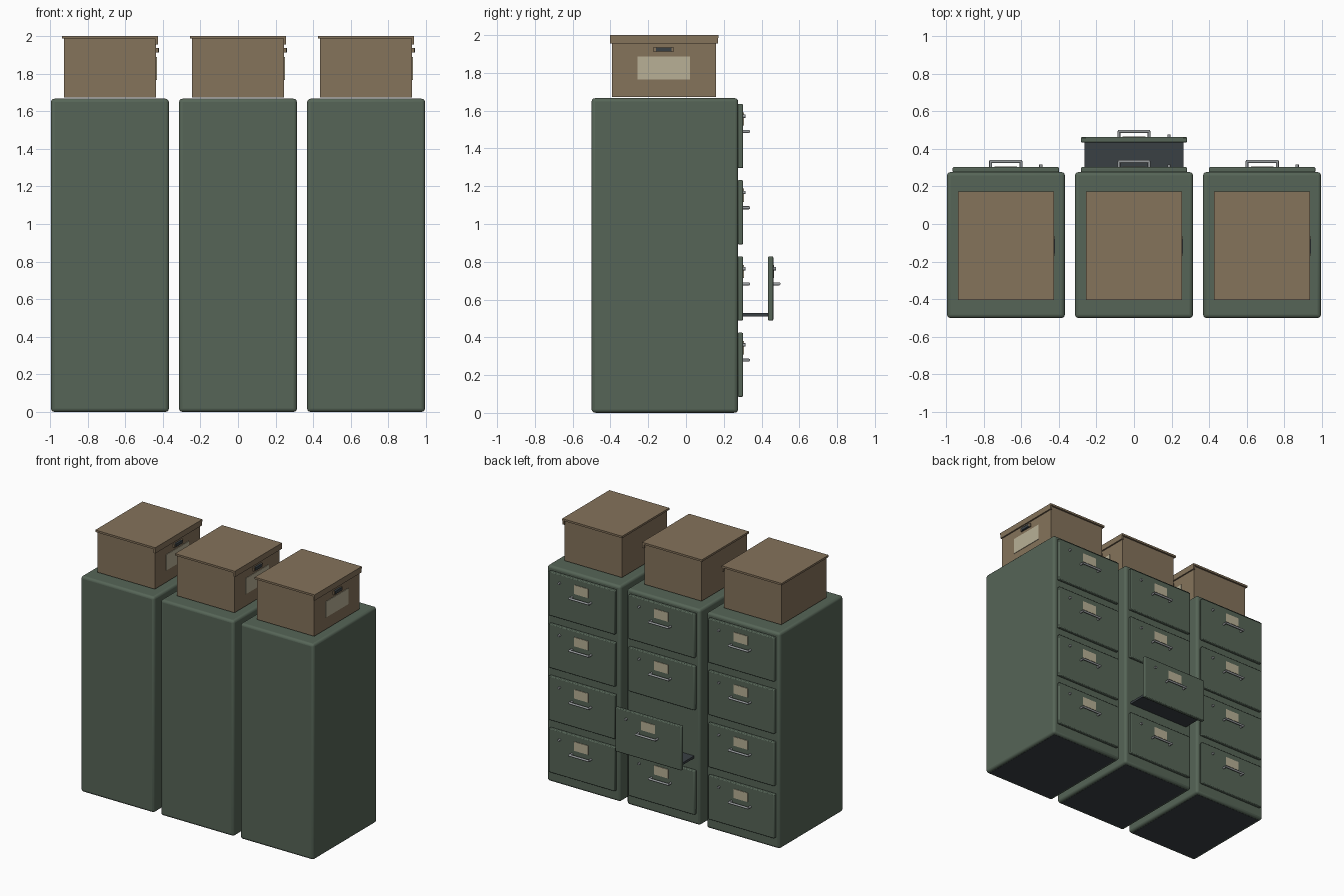
import bpy, math
from mathutils import Vector

if "Cube" in bpy.data.objects:
    bpy.data.objects.remove(bpy.data.objects["Cube"])


def material(name, r, g, b):
    lin = [(c / 255 / 12.92) if c < 10.3 else ((c / 255 + 0.055) / 1.055) ** 2.4 for c in (r, g, b)]
    m = bpy.data.materials.new(name)
    m.diffuse_color = (*lin, 1)
    m.use_nodes = True
    m.node_tree.nodes["Principled BSDF"].inputs["Base Color"].default_value = m.diffuse_color
    return m


GREEN = material("green paint", 86, 101, 87)
DARK = material("dark metal", 58, 64, 68)
STEEL = material("bright steel", 150, 154, 156)
CARD = material("brown cardboard", 133, 115, 91)
PAPER = material("label paper", 184, 176, 150)


def box(name, lo, hi, mat, bevel=0.0, segments=1):
    """Axis-aligned box between two corners, optionally bevelled."""
    lo, hi = Vector(lo), Vector(hi)
    bpy.ops.mesh.primitive_cube_add(size=1, location=(lo + hi) / 2)
    ob = bpy.context.object
    ob.name = name
    ob.scale = hi - lo
    bpy.ops.object.transform_apply(location=False, rotation=False, scale=True)
    ob.data.materials.append(mat)
    if bevel:
        mod = ob.modifiers.new("bevel", 'BEVEL')
        mod.width, mod.segments = bevel, segments
        bpy.ops.object.shade_smooth_by_angle(angle=math.radians(35))
    return ob


def rod(name, a, b, radius, mat, sides=12):
    """Cylinder from point a to point b."""
    a, b = Vector(a), Vector(b)
    bpy.ops.mesh.primitive_cylinder_add(vertices=sides, radius=radius, depth=(b - a).length,
                                        location=(a + b) / 2)
    ob = bpy.context.object
    ob.name = name
    ob.rotation_euler = (b - a).to_track_quat('Z', 'Y').to_euler()
    ob.data.materials.append(mat)
    bpy.ops.object.shade_smooth_by_angle(angle=math.radians(40))
    return ob


FACE = 0.276      # y of the cabinet face that carries the drawers
TOP = 1.666


def drawer(cx, cz, slide):
    y0 = FACE - 0.002 + slide
    y1 = 0.302 + slide
    box("drawer_front", (cx - 0.283, y0, cz - 0.17), (cx + 0.283, y1, cz + 0.17), GREEN, 0.006, 2)
    # pull handle: two posts and a bar
    hz, yb = cz + 0.024, y1 + 0.03
    for s in (-1, 1):
        rod("handle_post", (cx + s * 0.081, y1 - 0.004, hz), (cx + s * 0.081, yb + 0.002, hz), 0.008, STEEL)
    rod("handle_bar", (cx - 0.086, yb, hz), (cx + 0.086, yb, hz), 0.008, STEEL)
    # card label and key lock
    box("drawer_label", (cx - 0.06, y1 - 0.002, cz + 0.055), (cx + 0.06, y1 + 0.004, cz + 0.125), PAPER)
    rod("drawer_lock", (cx + 0.186, y1 - 0.004, cz + 0.105), (cx + 0.186, y1 + 0.014, cz + 0.105),
        0.009, STEEL)
    # pulled-out drawer shows its tray floor
    if slide:
        box("drawer_tray", (cx - 0.263, 0.2, cz - 0.148), (cx + 0.263, y0 + 0.005, cz - 0.130), DARK)


def storage_box(cx):
    x1 = cx + 0.245
    box("box_body", (cx - 0.245, -0.393, TOP + 0.007), (x1, 0.159, 1.99), CARD)
    box("box_lid", (cx - 0.256, -0.403, 1.985), (cx + 0.256, 0.172, 2.0), CARD)
    box("lid_lip", (x1 - 0.004, -0.402, 1.955), (cx + 0.256, 0.169, 1.987), CARD)
    # grip on the end panel and a paper label below it
    box("box_grip", (x1 - 0.002, -0.158, 1.912), (x1 + 0.016, -0.078, 1.935), DARK)
    for y in (-0.164, -0.072):
        box("grip_mount", (x1 - 0.002, y - 0.007, 1.911), (x1 + 0.012, y + 0.007, 1.936), CARD)
    box("box_label", (x1 - 0.002, -0.257, 1.766), (x1 + 0.004, 0.021, 1.888), PAPER)


# three cabinets side by side, each with four drawers and a box on top
for i in (-1, 0, 1):
    cx = i * 0.681
    box("cabinet_body", (cx - 0.3135, -0.5, 0.001), (cx + 0.3135, FACE, TOP), GREEN, 0.018, 3)
    box("cabinet_base", (cx - 0.29, -0.478, 0.0), (cx + 0.29, FACE - 0.022, 0.02), DARK)
    for k in range(4):
        drawer(cx, 0.255 + 0.4035 * k, 0.16 if (i == 0 and k == 1) else 0.0)
    storage_box(cx)
